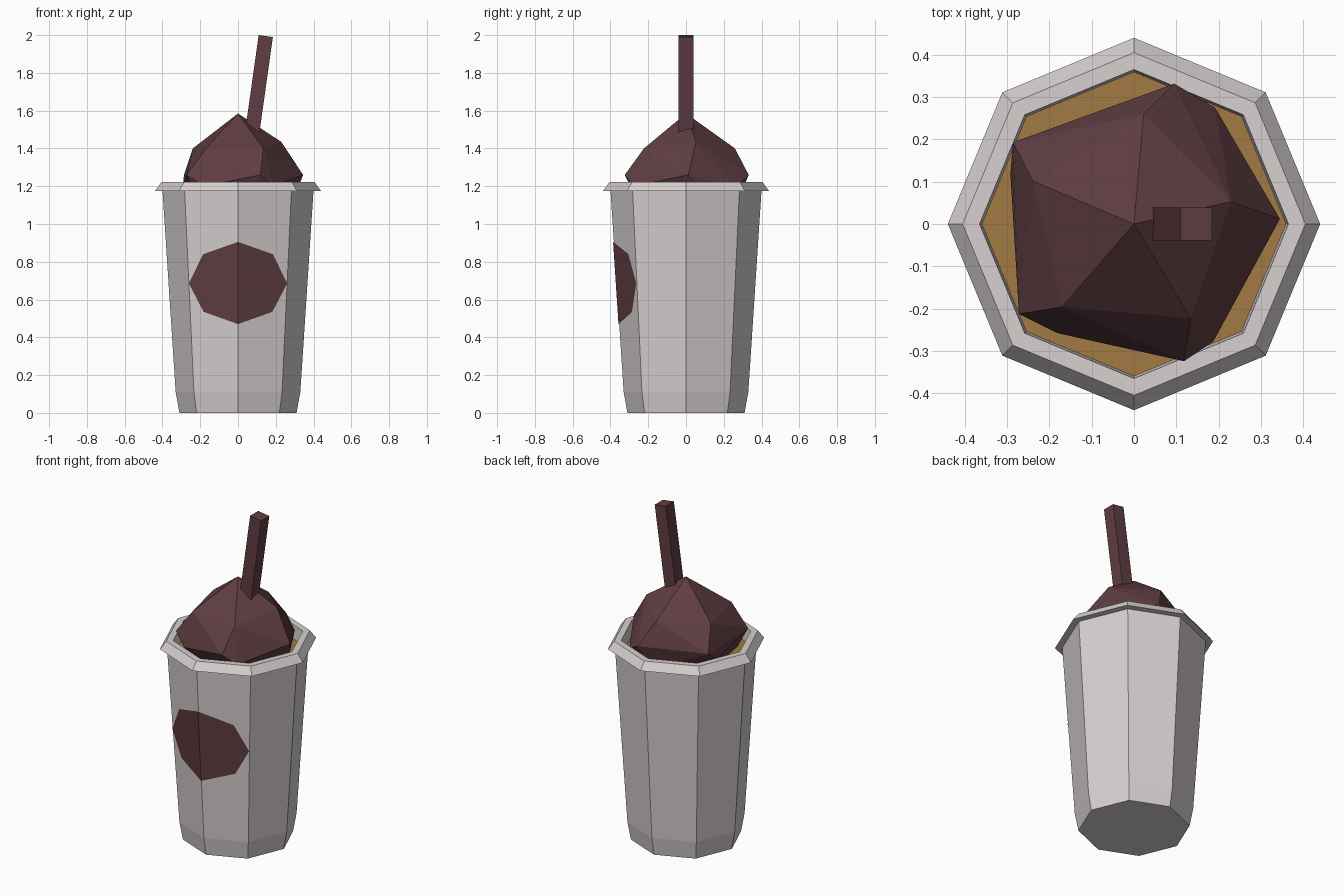
import bpy, bmesh
from math import sin, cos, tan, pi, radians
from mathutils import Matrix, Vector

old = bpy.data.objects.get("Cube")
if old:
    bpy.data.objects.remove(old, do_unlink=True)


def material(name, rgb):
    m = bpy.data.materials.new(name)
    m.use_nodes = True
    m.diffuse_color = (*rgb, 1)
    m.node_tree.nodes["Principled BSDF"].inputs["Base Color"].default_value = (*rgb, 1)
    return m


CUP = material("pale grey", (0.68, 0.63, 0.63))
CHOC = material("chocolate", (0.115, 0.047, 0.054))
FILL = material("caramel", (0.36, 0.196, 0.057))


def finish(name, bm, mat, recalc=True):
    if recalc:
        bmesh.ops.recalc_face_normals(bm, faces=bm.faces)
    me = bpy.data.meshes.new(name)
    bm.to_mesh(me)
    bm.free()
    me.materials.append(mat)
    ob = bpy.data.objects.new(name, me)
    bpy.context.collection.objects.link(ob)
    return ob


def polar(r, angle, z):
    return Vector((r * cos(angle), r * sin(angle), z))


def lathe(name, profile, mat, close=False, cap_start=False, sides=8):
    """Revolve (radius, height) points into a faceted shell."""
    bm = bmesh.new()
    rings = [[bm.verts.new(polar(r, 2 * pi * i / sides, z)) for i in range(sides)]
             for r, z in profile]
    pairs = list(zip(rings, rings[1:]))
    if close:
        pairs.append((rings[-1], rings[0]))
    for a, b in pairs:
        for i in range(sides):
            j = (i + 1) % sides
            bm.faces.new((a[i], a[j], b[j], b[i]))
    if cap_start:
        bm.faces.new(rings[0][::-1])
    return finish(name, bm, mat)


# Cup body, rim and drink surface
lathe("cup_body", [(0.31, 0), (0.33, 0.11), (0.40, 1.18)], CUP, cap_start=True)
lathe("cup_rim", [(0.39, 1.175), (0.44, 1.175), (0.405, 1.222),
                  (0.365, 1.222), (0.358, 1.12)], CUP, close=True)
bm = bmesh.new()
bm.faces.new([bm.verts.new(polar(0.36, i * pi / 4, 1.14)) for i in range(8)])
finish("drink_surface", bm, FILL, recalc=False)

# Twisted five-sided topping
bm = bmesh.new()
bm.verts.new((0, 0, 1.585))
for i in range(5):
    turn = 2 * pi * i / 5
    upper_r, upper_z = (0.235, 1.435) if i == 0 else (0.26, 1.4)
    bm.verts.new(polar(upper_r, turn + radians(13), upper_z))
    bm.verts.new(polar(0.345, turn + radians(2), 1.26))
    bm.verts.new(polar(0.27, turn + radians(8), 1.1))
for angle, r in ((8, 0.325), (55, 0.335), (158, 0.315), (235, 0.315), (304, 0.335)):
    bm.verts.new(polar(r, radians(angle), 1.2))
hull = bmesh.ops.convex_hull(bm, input=bm.verts)
loose = [v for v in bm.verts if not v.link_faces]
bmesh.ops.delete(bm, geom=loose, context="VERTS")
finish("topping", bm, CHOC)

# Leaning square straw
bm = bmesh.new()
length = 0.65
bmesh.ops.create_cube(bm, size=1, matrix=Matrix.Translation((0.147, 0, 1.995))
                      @ Matrix.Rotation(radians(8), 4, "Y")
                      @ Matrix.Translation((0, 0, -length / 2))
                      @ Matrix.Diagonal((0.076, 0.078, length, 1)))
finish("straw", bm, CHOC)

# Round badge folded over the front edge of the cup
bm = bmesh.new()


def on_front(x, z):
    r = 0.33 + 0.07 * (z - 0.11) / 1.07
    return bm.verts.new((x, -(r - abs(x) * tan(pi / 8)) - 0.004, z))


top, bottom = on_front(0, 0.905), on_front(0, 0.47)
for side in (-1, 1):
    outer = [on_front(side * x, z) for x, z in ((0.185, 0.84), (0.26, 0.685), (0.182, 0.535))]
    loop = [top, *outer, bottom]
    bm.faces.new(loop if side < 0 else loop[::-1])
finish("front_badge", bm, CHOC, recalc=False)
